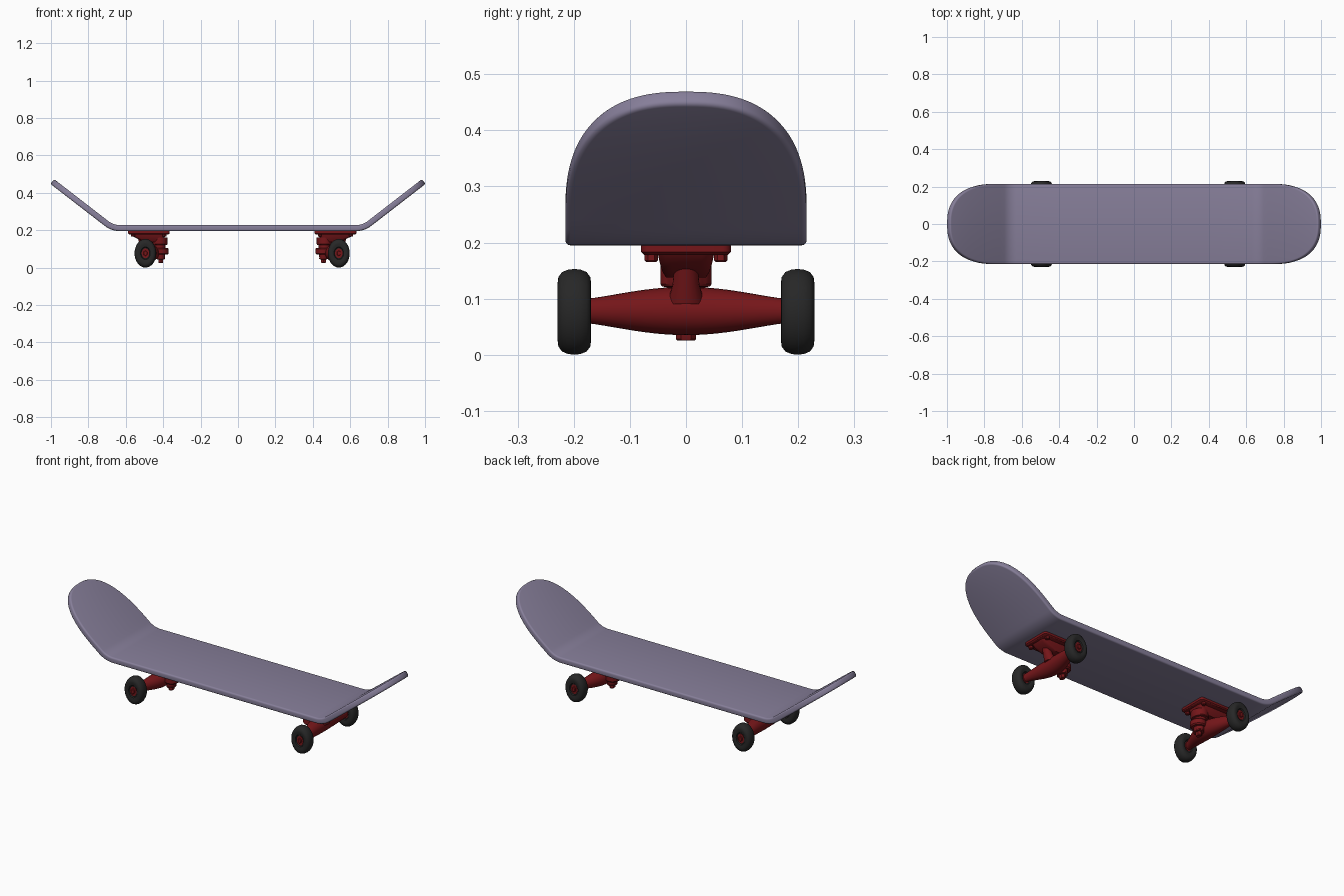
import bpy, bmesh, math
from mathutils import Vector

if "Cube" in bpy.data.objects:
    bpy.data.objects.remove(bpy.data.objects["Cube"])


def material(name, rgb):
    m = bpy.data.materials.new(name)
    m.diffuse_color = (*rgb, 1)
    m.use_nodes = True
    m.node_tree.nodes["Principled BSDF"].inputs["Base Color"].default_value = m.diffuse_color
    return m


LILAC = material("lilac", (0.24, 0.21, 0.32))
RED = material("dark_red", (0.18, 0.008, 0.01))
BLACK = material("rubber", (0.02, 0.02, 0.02))


def finish(name, bm, mat, angle=35):
    bmesh.ops.remove_doubles(bm, verts=bm.verts, dist=1e-5)
    bmesh.ops.recalc_face_normals(bm, faces=bm.faces)
    me = bpy.data.meshes.new(name)
    bm.to_mesh(me)
    bm.free()
    me.materials.append(mat)
    ob = bpy.data.objects.new(name, me)
    bpy.context.collection.objects.link(ob)
    bpy.ops.object.select_all(action='DESELECT')
    bpy.context.view_layer.objects.active = ob
    ob.select_set(True)
    bpy.ops.object.shade_smooth_by_angle(angle=math.radians(angle))
    return ob


def loft(name, rings, mat, caps=True, angle=35):
    bm = bmesh.new()
    rows = [[bm.verts.new(p) for p in ring] for ring in rings]
    n = len(rows[0])
    for a, b in zip(rows, rows[1:]):
        for i in range(n):
            j = (i + 1) % n
            bm.faces.new((a[i], a[j], b[j], b[i]))
    if caps:
        bm.faces.new(rows[0])
        bm.faces.new(rows[-1])
    return finish(name, bm, mat, angle)


def lathe(name, profile, loc, mat, axis='Z', squash=1.0, n=32, caps=True):
    """profile: (radius, height); squash narrows the x radius."""
    rings = []
    for r, h in profile:
        ring = []
        for k in range(n):
            t = math.tau * (k + 0.5) / n
            u, v = r * squash * math.cos(t), r * math.sin(t)
            ring.append(Vector(loc) + Vector((u, v, h) if axis == 'Z' else (u, h, v)))
        rings.append(ring)
    return loft(name, rings, mat, caps)


def rounded_rect(cx, hx, hy, r, z):
    pts = []
    for q, (sx, sy) in enumerate(((1, 1), (-1, 1), (-1, -1), (1, -1))):
        for k in range(5):
            t = math.pi / 2 * (q + k / 4)
            pts.append((cx + sx * (hx - r) + r * math.cos(t),
                        sy * (hy - r) + r * math.sin(t), z))
    return pts


# Deck: a rounded outline wrapped onto a flat centre with two upturned ends
BEND, R, ANG, KICK = 0.63, 0.12, math.radians(37.7), 0.366
S = BEND + R * ANG + KICK
HALF, END = 0.215, 0.34


def wrap(s, y, h):
    sign, s = (1 if s >= 0 else -1), abs(s)
    a = min(max((s - BEND) / R, 0), ANG)
    x = min(s, BEND) + R * math.sin(a)
    z = 0.211 + R * (1 - math.cos(a))
    d = max(s - BEND - R * ANG, 0)
    x += d * math.cos(a) - h * math.sin(a)
    z += d * math.sin(a) + h * math.cos(a)
    return (sign * x, y, z)


half = []
for k in range(33):
    t = math.pi / 2 * k / 32
    half.append((S - END * (1 - math.sin(t) ** 0.8), HALF * math.cos(t) ** 0.8 if k < 32 else 0.0))
bend_s = [BEND + R * ANG * k / 8 for k in range(9)]
straight = [s for s in bend_s if s < S - END - 0.002] + [0.0, 0.2, 0.4]
pos = sorted([(s, HALF) for s in straight if s > 0] + half)
pos.sort(key=lambda p: (p[0], -p[1]))
outline = [(-s, y) for s, y in reversed(pos)] + [(0, HALF)] + pos


def inset(d):
    out = []
    for i, (s, y) in enumerate(outline):
        if y == 0:
            out.append((s - math.copysign(d, s), 0))
            continue
        a, b = outline[i - 1], outline[i + 1]
        t = Vector((b[0] - a[0], b[1] - a[1])).normalized()
        out.append((s + t.y * d, max(y - t.x * d, 0)))
    return out


bm = bmesh.new()
T, E = 0.016, 0.009
edge = [(E * (1 - math.cos(a)), T - E + E * math.sin(a))
        for a in (math.pi / 2 * k / 4 for k in range(4, -1, -1))]
edge += [(d, -h) for d, h in reversed(edge)]
layers = []
for d, h in edge:
    pts = inset(d)
    layers.append(([bm.verts.new(wrap(s, y, h)) for s, y in pts],
                   [bm.verts.new(wrap(s, -y, h)) for s, y in pts]))
m = len(outline)
for A, B in zip(layers, layers[1:]):
    for side in (0, 1):
        for i in range(m - 1):
            bm.faces.new((A[side][i], A[side][i + 1], B[side][i + 1], B[side][i]))
for L, Rr in (layers[0], layers[-1]):
    for i in range(m - 1):
        bm.faces.new((L[i], L[i + 1], Rr[i + 1], Rr[i]))
finish("deck", bm, LILAC, 50)

# Trucks and wheels, mirrored about a line slightly right of centre
for s, tag in ((-1, "left"), (1, "right")):
    def X(v):
        return 0.022 + s * v

    # Base plate with sloping underside block
    loft(f"{tag}_base_plate", [rounded_rect(X(0.499), 0.112, 0.08, 0.015, 0.198),
                               rounded_rect(X(0.499), 0.112, 0.08, 0.015, 0.183),
                               rounded_rect(X(0.499), 0.106, 0.075, 0.015, 0.178)], RED)
    loft(f"{tag}_base_block", [rounded_rect(X(0.499), 0.094, 0.05, 0.02, 0.18),
                               rounded_rect(X(0.497), 0.085, 0.047, 0.02, 0.165),
                               rounded_rect(X(0.485), 0.06, 0.042, 0.02, 0.148),
                               rounded_rect(X(0.48), 0.045, 0.036, 0.02, 0.138)], RED)
    # Mounting bolts
    for bx in (0.415, 0.583):
        for by in (-0.062, 0.062):
            lathe(f"{tag}_bolt", [(0.012, 0.18), (0.012, 0.168), (0.009, 0.165)],
                  (X(bx), by, 0), RED, n=6)
    # Kingpin stack: bushings, washers, nut
    lathe(f"{tag}_upper_bushing", [(0.046, 0.16), (0.046, 0.126), (0.043, 0.122),
                                   (0.034, 0.12), (0.034, 0.1)],
          (X(0.44), 0, 0), RED, squash=0.9)
    lathe(f"{tag}_hanger_ring", [(0.036, 0.106), (0.042, 0.1), (0.042, 0.076), (0.036, 0.07)],
          (X(0.432), 0, 0), RED, squash=0.95)
    lathe(f"{tag}_lower_bushing", [(0.03, 0.072), (0.028, 0.052), (0.03, 0.05), (0.03, 0.045),
                                   (0.018, 0.044)], (X(0.435), 0, 0), RED, squash=0.8)
    lathe(f"{tag}_kingpin_nut", [(0.018, 0.046), (0.018, 0.028), (0.015, 0.025)],
          (X(0.435), 0, 0), RED, squash=0.8, n=6)
    # Hanger: a spindle swelling toward the kingpin
    rings = []
    for k in range(25):
        y = -0.175 + 0.35 * k / 24
        w = math.cos(y / 0.175 * math.pi / 2) ** 1.2 if abs(y) < 0.1749 else 0
        rx, rz = 0.018 + 0.027 * w, 0.022 + 0.021 * w
        rings.append([(X(0.517 - 0.03 * w) + rx * math.cos(t), y, 0.078 + rz * math.sin(t))
                      for t in (math.tau * j / 24 for j in range(24))])
    loft(f"{tag}_hanger", rings, RED)
    # Pivot stub rising from the hanger into the block
    rings = [[(X(x) + r * math.cos(t), r * math.sin(t), z)
              for t in (math.tau * j / 20 for j in range(20))]
             for x, z, r in ((0.505, 0.09, 0.034), (0.525, 0.125, 0.024), (0.54, 0.168, 0.02))]
    loft(f"{tag}_pivot", rings, RED)
    # Axle, wheels and hubs
    lathe(f"{tag}_axle", [(0.01, -0.224), (0.01, 0.224)], (X(0.517), 0, 0.0765), RED,
          axis='Y', squash=0.76, n=16)
    for d, side in ((-1, "front"), (1, "back")):
        c = (X(0.517), d * 0.199, 0.0765)
        lathe(f"{tag}_{side}_wheel",
              [(0.03, -0.02), (0.034, -0.026), (0.05, -0.03), (0.062, -0.0285), (0.071, -0.022),
               (0.0755, -0.011), (0.0765, 0), (0.0755, 0.011), (0.071, 0.022), (0.062, 0.0285),
               (0.05, 0.03), (0.034, 0.026), (0.03, 0.02)], c, BLACK, axis='Y', squash=0.76, n=40)
        lathe(f"{tag}_{side}_hub", [(0.026, -0.022), (0.026, 0.022)], c, RED,
              axis='Y', squash=0.76)
        lathe(f"{tag}_{side}_axle_nut", [(0.015, d * 0.02), (0.015, d * 0.027), (0.012, d * 0.029)],
              c, RED, axis='Y', squash=0.76, n=6)
